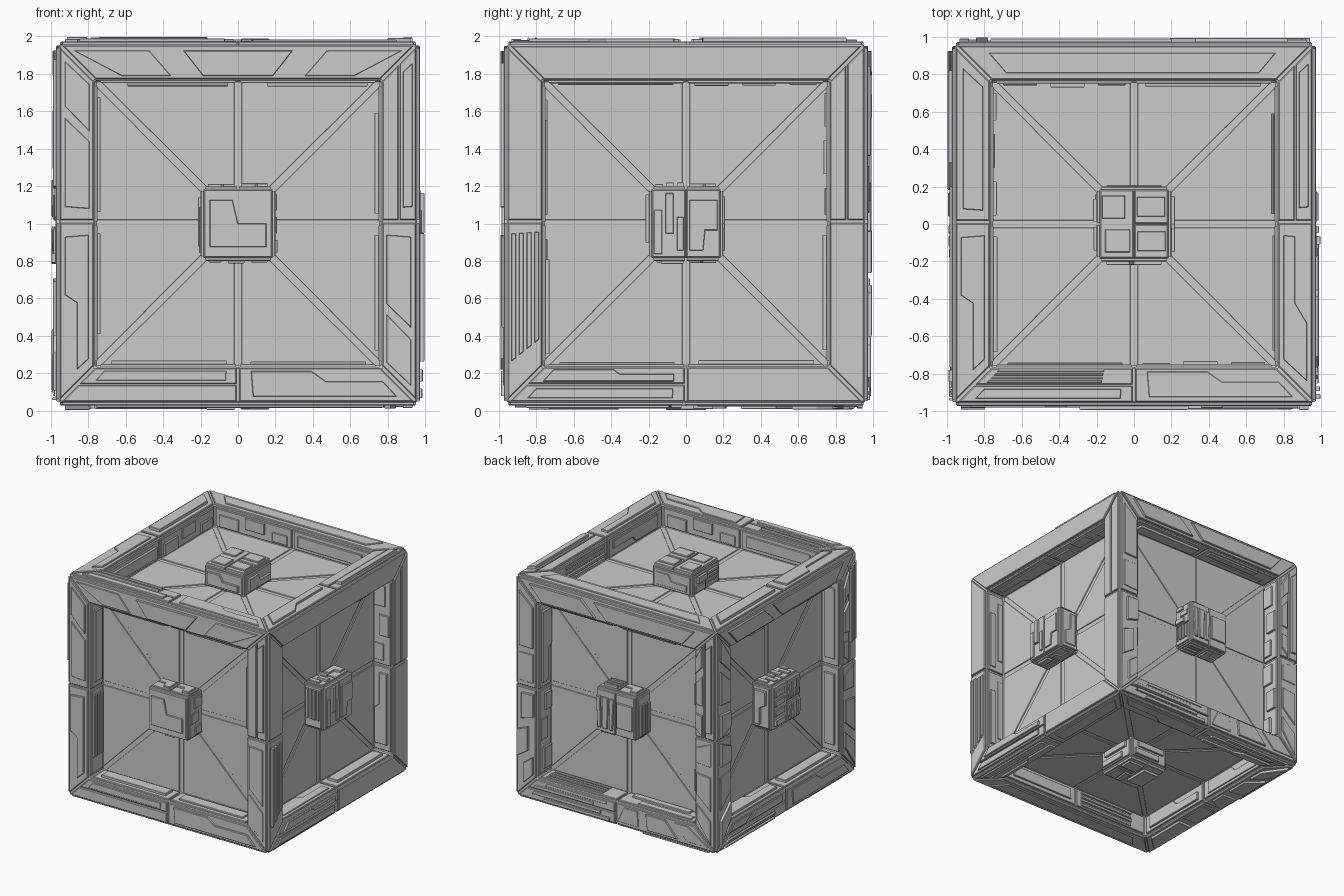
import bpy, bmesh, random
from mathutils import Matrix, Vector

if "Cube" in bpy.data.objects:
    bpy.data.objects.remove(bpy.data.objects["Cube"])

rng = random.Random(7)
OUT, RIM, FLOOR, HUB = 0.957, 0.765, 0.77, 0.185
X, Y, Z = Vector((1, 0, 0)), Vector((0, 1, 0)), Vector((0, 0, 1))
CENTRE = Vector((0, 0, 1))


def basis(u, v, n, origin):
    m = Matrix((u, v, n)).transposed().to_4x4()
    m.translation = origin
    return m


def finish(bm, name):
    bmesh.ops.recalc_face_normals(bm, faces=bm.faces[:])
    me = bpy.data.meshes.new(name)
    bm.to_mesh(me)
    bm.free()
    ob = bpy.data.objects.new(name, me)
    bpy.context.collection.objects.link(ob)
    return ob


def inset(poly, d):
    area = sum(p[0] * q[1] - q[0] * p[1] for p, q in zip(poly, poly[1:] + poly[:1]))
    sign, res = (1 if area > 0 else -1), []
    for i, p in enumerate(poly):
        p = Vector(p)
        a = (p - Vector(poly[i - 1])).normalized()
        b = (Vector(poly[(i + 1) % len(poly)]) - p).normalized()
        na, nb = Vector((-a.y, a.x)) * sign, Vector((-b.y, b.x)) * sign
        res.append(p + (na + nb) * d / max(0.3, 1 + na.dot(nb)))
    return res


# Chamfered plate standing on a local plane, open underneath
def plate(bm, m, poly, w0, w1, c=0.004):
    rings = [(poly, w0), (poly, w1 - c), (inset(poly, c), w1)]
    vs = [[bm.verts.new(m @ Vector((p[0], p[1], w))) for p in r] for r, w in rings]
    n = len(poly)
    for lo, hi in zip(vs, vs[1:]):
        for i in range(n):
            bm.faces.new((lo[i], lo[(i + 1) % n], hi[(i + 1) % n], hi[i]))
    bm.faces.new(vs[-1])


def rect(x0, x1, y0, y1):
    return [(x0, y0), (x1, y0), (x1, y1), (x0, y1)]


# Surface detail patterns in the unit square of a panel
PATTERNS = {
    "none": [],
    "slab": [rect(.08, .93, .2, .8)],
    "stripes": [rect(.06, .8, .08 + .23 * i, .22 + .23 * i) for i in range(4)],
    "three": [[(.1, .1), (.27, .1), (.24, .85), (.02, .85)],
              [(.38, .1), (.62, .1), (.66, .85), (.34, .85)],
              [(.73, .1), (.9, .1), (.98, .85), (.76, .85)]],
    "slants": [[(.05, .12), (.38, .12), (.32, .85), (.05, .85)],
               [(.45, .12), (.92, .12), (.92, .85), (.39, .85)]],
    "ell": [[(.08, .15), (.92, .15), (.92, .5), (.5, .5), (.42, .85), (.08, .85)]],
    "step": [[(.08, .1), (.5, .1), (.56, .4), (.93, .4), (.93, .85), (.08, .85)]],
    "pair": [rect(.1, .85, .08, .42), rect(.25, .95, .58, .92)],
    "blocks": [rect(.05, .25, .1, .6), rect(.35, .6, .35, .95), rect(.7, .95, .05, .7)],
}
NAMES = list(PATTERNS)[1:]


def detail(bm, m, quad, w, kind=None, lo=.008, hi=.022):
    a, b, c, d = [Vector(q) for q in quad]
    flip = kind is None and rng.random() < .5
    for poly in PATTERNS[kind or rng.choice(NAMES)]:
        pts = []
        for x, y in poly:
            x = 1 - x if flip else x
            pts.append((a.lerp(b, x)).lerp(d.lerp(c, x), y))
        plate(bm, m, pts, w, w + rng.uniform(lo, hi), .003)


# Core cube with six square recesses
bm = bmesh.new()
bmesh.ops.create_cube(bm, size=2 * OUT, matrix=Matrix.Translation(CENTRE))
faces = bm.faces[:]
bmesh.ops.inset_individual(bm, faces=faces, thickness=OUT - RIM, use_even_offset=True)
for f in bmesh.ops.extrude_discrete_faces(bm, faces=faces)["faces"]:
    bmesh.ops.translate(bm, verts=f.verts[:], vec=-f.normal * (OUT - FLOOR))
core = finish(bm, "recessed_cube_core")
bev = core.modifiers.new("edge_chamfer", "BEVEL")
bev.width, bev.segments = .008, 1

# Frame cells per side: (s0, s1, t0, t1), s runs along the bar, t away from centre
T0, TM, T1 = RIM + .006, .86, .95
CELLS = [
    [(-1, -.008, TM + .004, T1), (-1, -.008, T0, TM - .004), (.008, 1, T0, T1)],
    [(-1, .002, T0, T1), (.018, 1, T0, TM - .004), (.018, 1, TM + .004, T1)],
    [(-1, 1, T0, T1)],
    [(-1, -.018, T0, T1), (-.002, 1, T0, T1)],
]
STYLE = {
    "front": "none slab step slants none slab three slants ell",
    "right": "slab step none none none none none none stripes",
    "top": "slab stripes step ell none slab slab slab ell",
}
FACES = {"front": (X, Z), "right": (Y, Z), "back": (-X, Z),
         "left": (-Y, Z), "top": (X, Y), "bottom": (X, -Y)}
HALVES = [rect(-.18, -.004, -.18, .18), rect(.004, .18, -.18, .18)]
HUB_TOP = {
    "front": [rect(-.18, .18, -.18, .18)],
    "right": HALVES, "back": HALVES,
    "top": HALVES[:1] + [rect(.004, .18, -.18, -.004), rect(.004, .18, .004, .18)],
}

for name, (u, v) in FACES.items():
    n = u.cross(v)
    frame, walls, floor, hub = [bmesh.new() for _ in range(4)]
    styles = iter(STYLE.get(name, "").split())
    face_m = basis(u, v, n, CENTRE)
    plate(hub, face_m, rect(-HUB, HUB, -HUB, HUB), FLOOR, .957, .008)
    for quad in HUB_TOP.get(name, HUB_TOP["top"]):
        plate(hub, face_m, quad, .95, .974)
        detail(hub, face_m, quad, .974, "ell" if name == "front" else None)

    for k, (s, t) in enumerate([(u, -v), (v, u), (-u, v), (-v, -u)]):
        m = basis(s, t, n, CENTRE)
        # Mitred frame panels with raised detail
        for s0, s1, t0, t1 in CELLS[k]:
            a, b = t0 - .012, t1 - .012
            quad = [(max(s0, -a), t0), (min(s1, a), t0), (min(s1, b), t1), (max(s0, -b), t1)]
            plate(frame, m, quad, OUT - .004, .972, .005)
            detail(frame, m, quad, .972, next(styles, None), .006, .024)
        # Triangular floor panels leaving cross and diagonal grooves
        for g in (-1, 1):
            plate(floor, m, [(g * .02, .05), (g * .02, .755), (g * .73, .755)],
                  FLOOR - .002, FLOOR + .008, .002)
        # Panels lining the recess walls
        wm = basis(s, n, -t, CENTRE + t * RIM)
        for x0, x1 in ((-.735, -.01), (.01, .735)):
            quad = rect(x0, x1, .785, .945)
            plate(walls, wm, quad, -.002, .015)
            detail(walls, wm, quad, .015, rng.choice(["slab", "pair", "blocks", "step", "stripes"]))
        # Plates on the sides of the central block
        hm = basis(s, n, t, CENTRE + t * HUB)
        split = rng.choice([[(-.175, .175)], [(-.175, -.005), (.005, .175)]])
        for x0, x1 in split:
            quad = rect(x0, x1, .785, .94)
            plate(hub, hm, quad, -.002, .014)
            detail(hub, hm, quad, .014, rng.choice(["pair", "blocks", "stripes", "ell"]))

    for mesh, part in ((frame, "frame_panels"), (walls, "recess_wall_panels"),
                       (floor, "floor_panels"), (hub, "central_block")):
        finish(mesh, name + "_" + part)
